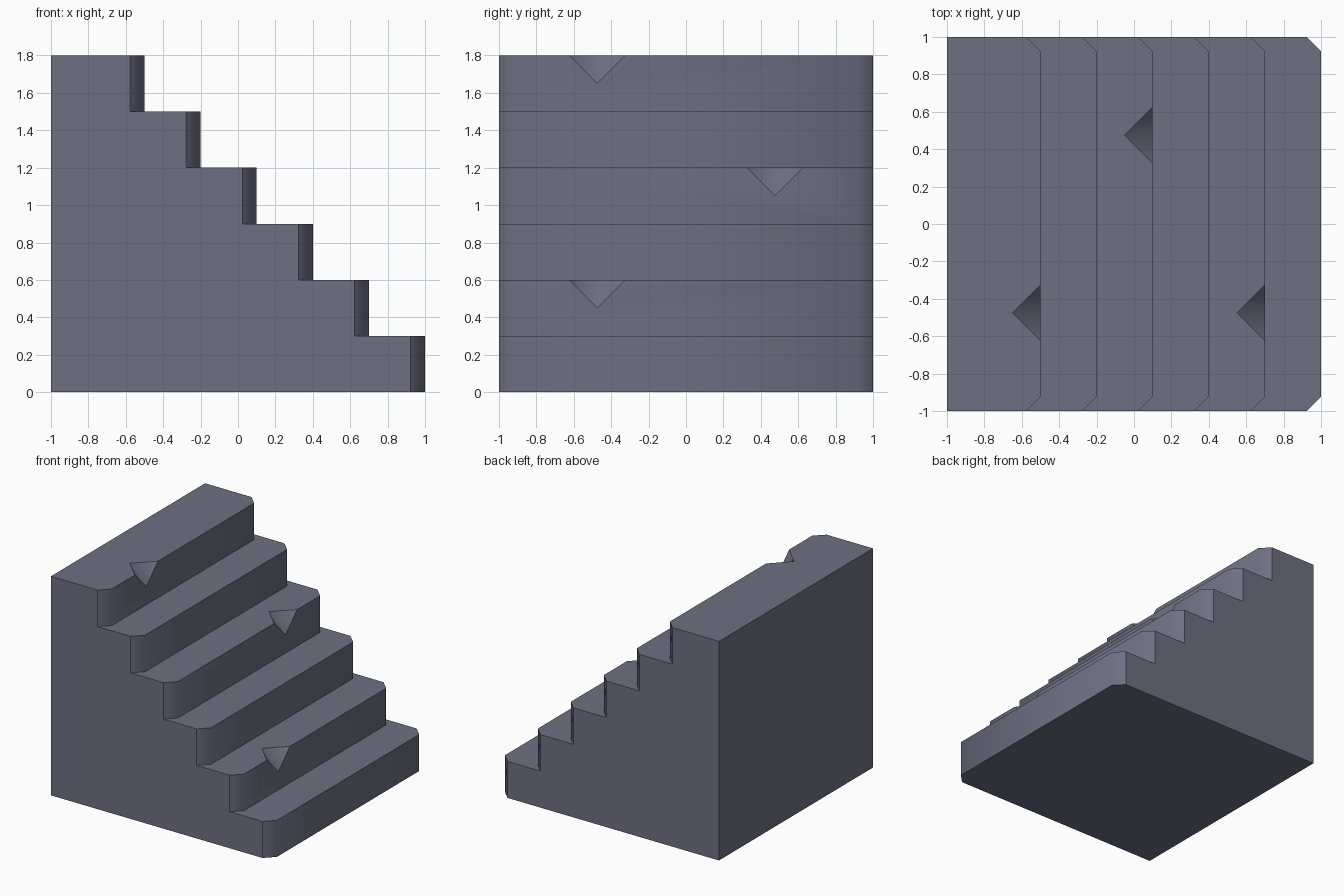
import bpy, bmesh

if "Cube" in bpy.data.objects:
    bpy.data.objects.remove(bpy.data.objects["Cube"])

STEPS, RUN, RISE, CUT, CHIP = 6, 0.3, 0.3, 0.077, 0.15
chips = {1: -0.475, 3: 0.475, 5: -0.475}  # step index -> chip centre in y

bm = bmesh.new()


def face(points):
    return bm.faces.new([bm.verts.new(p) for p in points])


def outline(x, z):
    """Clipped nose of a step, from the front side to the back side."""
    return [(x - CUT, -1, z), (x, -1 + CUT, z), (x, 1 - CUT, z), (x - CUT, 1, z)]


side = [(-1, 0)]
for k in range(STEPS):
    x, z0, z1 = 1 - RUN * k, RISE * k, RISE * (k + 1)
    lo, hi = outline(x, z0), outline(x, z1)
    side += [(x - CUT, z0), (x - CUT, z1)]

    # chipped edge
    tread_chip, riser_chip = [], []
    if k in chips:
        y = chips[k]
        a, b = (x, y - CHIP, z1), (x, y + CHIP, z1)
        c, d = (x - CHIP, y, z1), (x, y, z1 - CHIP)
        face([a, d, c])
        face([b, c, d])
        tread_chip, riser_chip = [a, c, b], [a, d, b]

    # riser with its two corner bevels
    face([lo[0], lo[1], hi[1], hi[0]])
    face([lo[2], lo[3], hi[3], hi[2]])
    face([lo[2], lo[1], hi[1]] + riser_chip + [hi[2]][::-1])

    # tread
    inner = outline(x - RUN, z1) if k < STEPS - 1 else [(-1, -1, z1), (-1, 1, z1)]
    face(hi[:2] + tread_chip + hi[2:] + inner[::-1])

# sides, back and base
top = STEPS * RISE
side.append((-1, top))
for y in (-1, 1):
    face([(px, y, pz) for px, pz in side])
face([(-1, -1, 0), (-1, 1, 0), (-1, 1, top), (-1, -1, top)])
face(outline(1, 0) + [(-1, 1, 0), (-1, -1, 0)])

bmesh.ops.remove_doubles(bm, verts=bm.verts, dist=1e-4)
bmesh.ops.recalc_face_normals(bm, faces=bm.faces)
bm.normal_update()


# risers blend into their bevels, chips blend across their crease
def group(f):
    n = f.normal
    if abs(n.z) < 0.01 and n.x > 0.3:
        return "riser"
    if 0.1 < abs(n.z) < 0.9:
        return "chip"
    return None


for f in bm.faces:
    f.smooth = True
for e in bm.edges:
    kinds = [group(f) for f in e.link_faces]
    e.smooth = len(kinds) == 2 and kinds[0] is not None and kinds[0] == kinds[1]

mesh = bpy.data.meshes.new("stone_stairs")
bm.to_mesh(mesh)
bm.free()

stone = bpy.data.materials.new("slate grey stone")
stone.diffuse_color = (0.155, 0.16, 0.222, 1)
stone.use_nodes = True
stone.node_tree.nodes["Principled BSDF"].inputs["Base Color"].default_value = stone.diffuse_color
mesh.materials.append(stone)
bpy.context.collection.objects.link(bpy.data.objects.new("stone_stairs", mesh))
